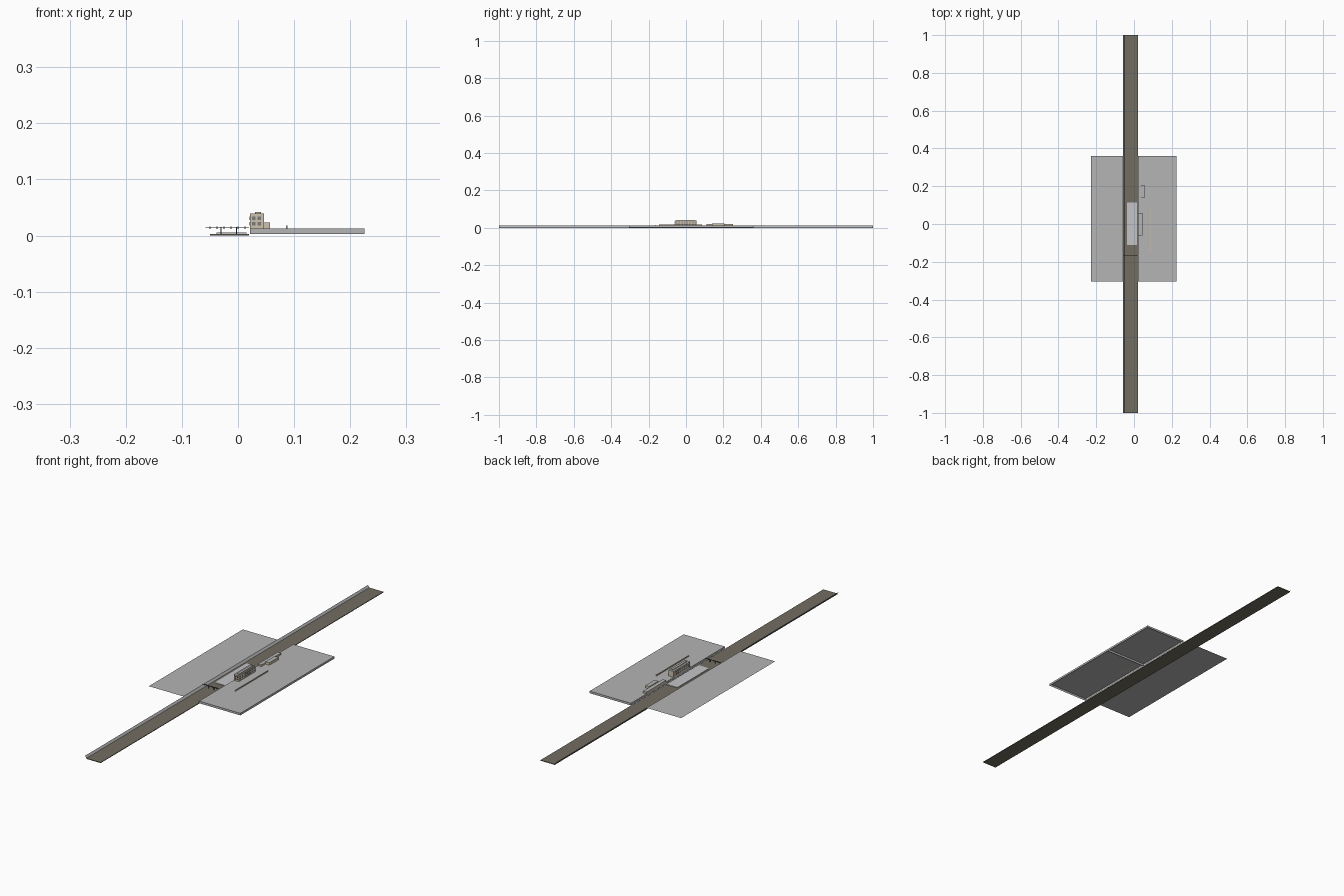
import bpy, bmesh

cube = bpy.data.objects.get("Cube")
if cube:
    bpy.data.objects.remove(cube, do_unlink=True)


def material(name, r, g, b):
    m = bpy.data.materials.new(name)
    m.use_nodes = True
    m.diffuse_color = (r, g, b, 1)
    m.node_tree.nodes["Principled BSDF"].inputs["Base Color"].default_value = (r, g, b, 1)
    return m


GROUND = material("ground grey", .46, .46, .46)
BALLAST = material("ballast olive", .17, .155, .12)
SLAB = material("platform light grey", .56, .56, .58)
WALL = material("tan wall", .62, .54, .42)
DARK = material("dark metal", .07, .07, .07)
GLASS = material("window grey", .2, .2, .2)


def link(name, bm, mat):
    me = bpy.data.meshes.new(name)
    bm.to_mesh(me)
    bm.free()
    me.materials.append(mat)
    ob = bpy.data.objects.new(name, me)
    bpy.context.collection.objects.link(ob)
    return ob


def box(name, x, y, z, mat, roof=None):
    """Box between pairs of limits, with an optional colour for its top."""
    bm = bmesh.new()
    bmesh.ops.create_cube(bm, size=1)
    for v in bm.verts:
        v.co = [lim[int(c > 0)] for lim, c in zip((x, y, z), v.co)]
    bm.normal_update()
    for f in bm.faces:
        f.material_index = int(roof is not None and f.normal.z > .5)
    ob = link(name, bm, mat)
    if roof:
        ob.data.materials.append(roof)
    return ob


def sheet(name, profile, y, mat):
    """Open x-z profile swept along y."""
    bm = bmesh.new()
    rows = [[bm.verts.new((px, py, pz)) for px, pz in profile] for py in y]
    for i in range(len(profile) - 1):
        bm.faces.new((rows[0][i], rows[0][i + 1], rows[1][i + 1], rows[1][i]))
    return link(name, bm, mat)


TOP, LOW = .0125, .003
PLOT = (-.305, .36)

# Track bed with sloping cutting side
box("track_bed", (-.05, .02), (-1, 1), (0, .003), BALLAST)
sheet("cutting_slope", [(-.057, TOP), (-.05, LOW)], (-1, 1), GROUND)

# Ground plots on either side
sheet("right_plot", [(-.228, TOP), (-.057, TOP)], PLOT, GROUND)
sheet("left_plot", [(.021, LOW), (.021, TOP), (.225, TOP), (.225, LOW)], PLOT, GROUND)
for name, y in (("front", PLOT[0]), ("middle", .09), ("back", PLOT[1])):
    sheet(name + "_plot_wall", [(.021, LOW), (.225, LOW)], (y, y), GROUND)
    wall = bpy.data.objects[name + "_plot_wall"]
    for v in wall.data.vertices[2:]:
        v.co.z = TOP

# Island platform between the tracks
box("island_platform", (-.038, .015), (-.11, .115), (.003, .0055), SLAB)

# Gantry over the track
box("gantry_beam", (-.058, .02), (-.167, -.163), (.014, .015), DARK)
for i, x in enumerate((-.03, -.003)):
    box(f"gantry_post_{i}", (x - .001, x + .001), (-.166, -.164), (LOW, .014), DARK)
for i in range(6):
    x = -.05 + i * .0125
    box(f"gantry_bracket_{i}", (x - .001, x + .001), (-.166, -.164), (.012, .016), DARK)

# Main station building with window rows and roof vent
box("station_building", (.021, .046), (-.06, .057), (TOP, .039), WALL, GROUND)
box("roof_vent", (.03, .041), (-.05, .047), (.039, .042), WALL, GROUND)
for floor in range(2):
    z = .018 + floor * .01
    for i in range(8):
        y = -.053 + i * .014
        for side, x in (("back", .0208), ("street", .0458)):
            box(f"{side}_window_{floor}_{i}", (x, x + .0005), (y, y + .008), (z, z + .006), GLASS)
    for i in range(2):
        x = .025 + i * .01
        box(f"end_window_{floor}_{i}", (x, x + .006), (-.0604, -.0599), (z, z + .006), GLASS)

# Low annex with a projecting hall
box("annex", (.021, .038), (.11, .25), (TOP, .02), WALL, GROUND)
box("annex_hall", (.038, .057), (.14, .205), (TOP, .0235), WALL, GROUND)

# Boundary fence
box("fence", (.0855, .088), (-.145, .085), (TOP, .0175), WALL)
